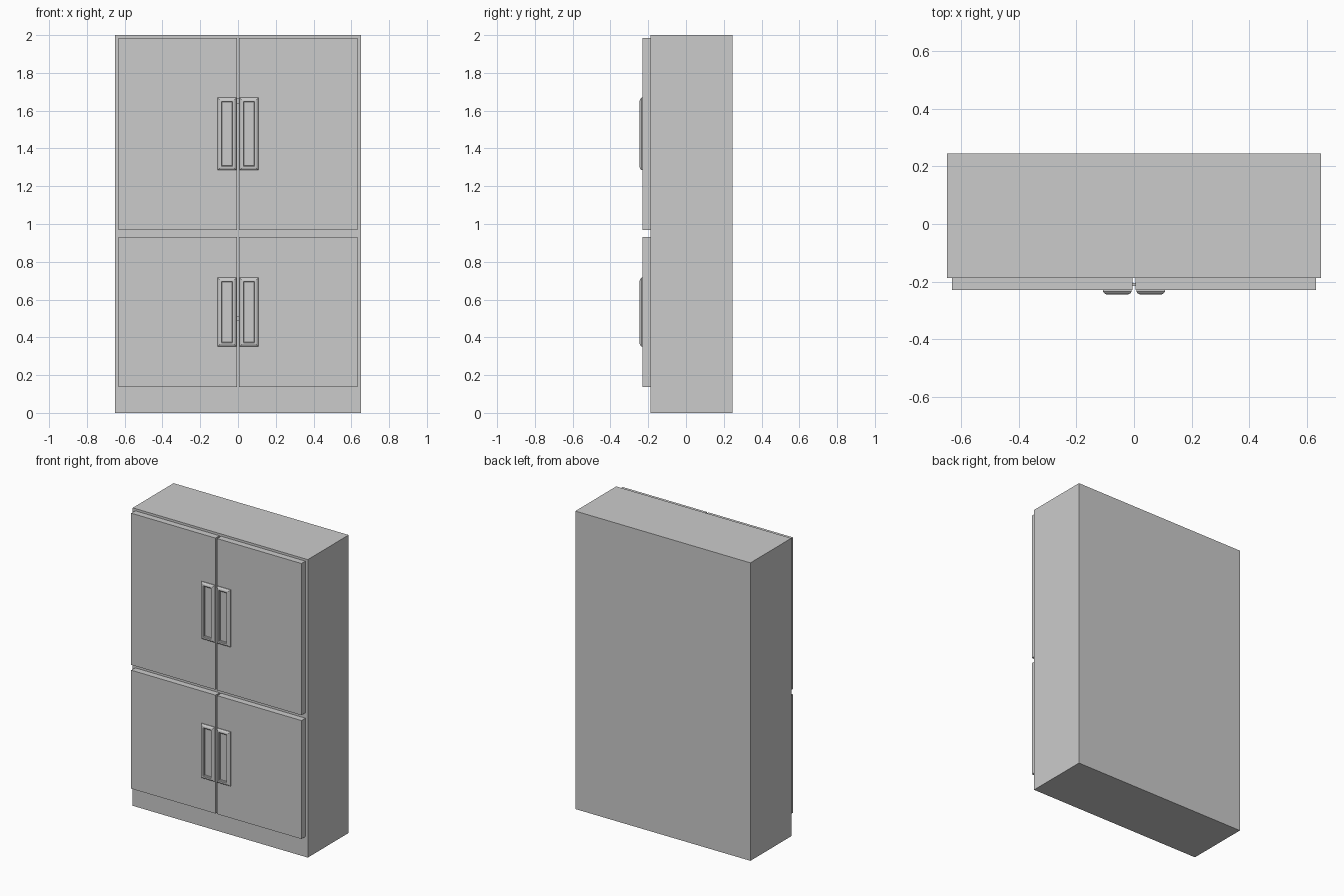
import bpy, bmesh

if "Cube" in bpy.data.objects:
    bpy.data.objects.remove(bpy.data.objects["Cube"])


def finish(name, bm):
    bmesh.ops.recalc_face_normals(bm, faces=bm.faces)
    mesh = bpy.data.meshes.new(name)
    bm.to_mesh(mesh)
    bm.free()
    obj = bpy.data.objects.new(name, mesh)
    bpy.context.collection.objects.link(obj)
    return obj


def box(name, x0, x1, y0, y1, z0, z1):
    bm = bmesh.new()
    bmesh.ops.create_cube(bm, size=1)
    for v in bm.verts:
        v.co.x = x0 + (v.co.x + 0.5) * (x1 - x0)
        v.co.y = y0 + (v.co.y + 0.5) * (y1 - y0)
        v.co.z = z0 + (v.co.z + 0.5) * (z1 - z0)
    return finish(name, bm)


def handle(name, x0, x1, z0, z1):
    # (inset, y) section: rounded outer edge, flat lip, straight inner wall
    section = [(0, DOOR_Y), (0, -0.235), (0.004, -0.240), (0.010, -0.244),
               (0.015, -0.245), (0.020, -0.245), (0.024, -0.242), (0.024, DOOR_Y)]
    bm = bmesh.new()
    rings = []
    for d, y in section:
        corners = [(x0 + d, z0 + d), (x1 - d, z0 + d), (x1 - d, z1 - d), (x0 + d, z1 - d)]
        rings.append([bm.verts.new((x, y, z)) for x, z in corners])
    for i, a in enumerate(rings):
        b = rings[(i + 1) % len(rings)]
        for j in range(4):
            k = (j + 1) % 4
            bm.faces.new((a[j], a[k], b[k], b[j]))
    return finish(name, bm)


BODY_Y, DOOR_Y = -0.188, -0.230

# Cabinet carcass
box("cabinet_body", -0.65, 0.65, BODY_Y, 0.245, 0, 2)

# Two rows of paired doors: door z range, handle z range, latch height
rows = [("upper", 0.967, 1.985, 1.285, 1.669, 1.65),
        ("lower", 0.136, 0.931, 0.351, 0.716, 0.50)]
for row, z0, z1, h0, h1, latch_z in rows:
    for side, s in (("left", -1), ("right", 1)):
        dx = sorted((s * 0.006, s * 0.632))
        hx = sorted((s * 0.008, s * 0.108))
        box(f"{row}_{side}_door", *dx, DOOR_Y, BODY_Y, z0, z1)
        handle(f"{row}_{side}_handle", *hx, h0, h1)
    # Small latch bolt bridging the gap between the doors
    box(f"{row}_latch", -0.006, 0.006, -0.215, -0.205, latch_z - 0.014, latch_z + 0.014)
